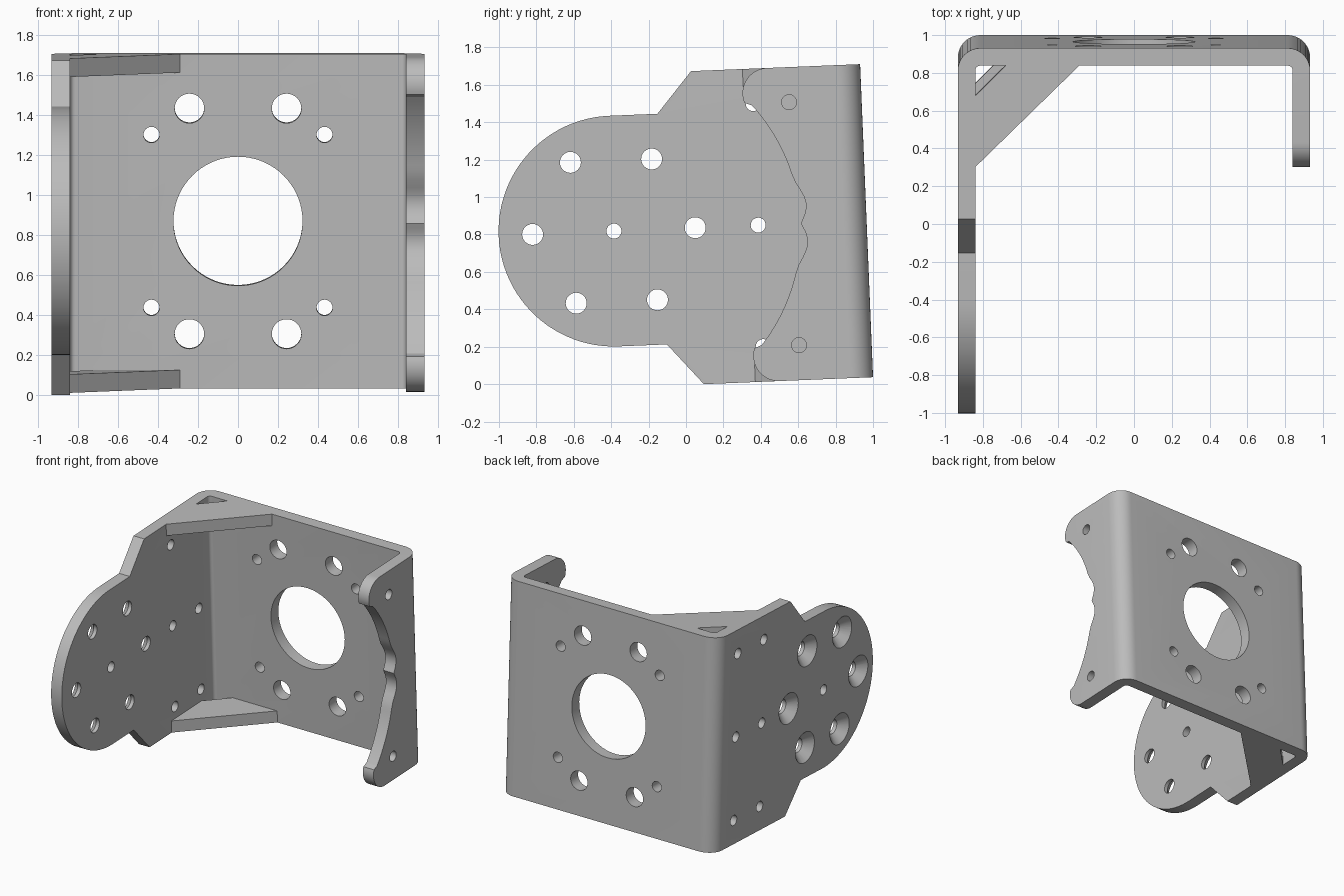
import bpy, bmesh
from math import cos, sin, pi, radians
from mathutils import Matrix

if "Cube" in bpy.data.objects:
    bpy.data.objects.remove(bpy.data.objects["Cube"])

metal = bpy.data.materials.new("grey_metal")
metal.use_nodes = True
GREY = (0.5, 0.5, 0.5, 1)
metal.diffuse_color = GREY
metal.node_tree.nodes["Principled BSDF"].inputs["Base Color"].default_value = GREY

# Bracket dimensions: back face at y = 0, bottom at z = 0, then tilted
W, T, H = 0.933, 0.093, 1.675
MID = H / 2
DISC_Y, DISC_R = -1.352, 0.617
TILT = radians(2.36)


def make_object(name, bm):
    bmesh.ops.recalc_face_normals(bm, faces=bm.faces)
    mesh = bpy.data.meshes.new(name)
    bm.to_mesh(mesh)
    bm.free()
    mesh.materials.append(metal)
    obj = bpy.data.objects.new(name, mesh)
    bpy.context.collection.objects.link(obj)
    return obj


def prism(name, points, axis, lo, hi):
    """Extrude a flat outline along x (outline in y, z) or z (outline in x, y)."""
    place = (lambda p, t: (t, *p)) if axis == "x" else (lambda p, t: (*p, t))
    bm = bmesh.new()
    ends = [[bm.verts.new(place(p, t)) for p in points] for t in (lo, hi)]
    for end in ends:
        bm.faces.new(end)
    n = len(points)
    for i in range(n):
        j = (i + 1) % n
        bm.faces.new((ends[0][i], ends[0][j], ends[1][j], ends[1][i]))
    return make_object(name, bm)


def arc(cx, cy, r, start, end, steps):
    angles = [radians(start + (end - start) * i / steps) for i in range(steps + 1)]
    return [(cx + r * cos(a), cy + r * sin(a)) for a in angles]


def add_cone(bm, centre, axis, r1, r2, depth, segments=32):
    turn = Matrix.Rotation(pi / 2, 4, "Y" if axis == "x" else "X")
    bmesh.ops.create_cone(bm, cap_ends=True, segments=segments, radius1=r1, radius2=r2,
                          depth=depth, matrix=Matrix.Translation(centre) @ turn)


def cut(target, cutter, operation="DIFFERENCE"):
    cutter.hide_render = True
    mod = target.modifiers.new("cut", "BOOLEAN")
    mod.object, mod.operation, mod.solver = cutter, operation, "EXACT"
    bpy.context.view_layer.objects.active = target
    bpy.ops.object.modifier_apply(modifier=mod.name)
    bpy.data.objects.remove(cutter)


# Folded sheet: U profile with rounded bends
RO, RI = 0.12, 0.025
profile = [(-W, -2.1)]
profile += arc(-W + RO, -RO, RO, 180, 90, 10)
profile += arc(W - RO, -RO, RO, 90, 0, 10)
profile += [(W, -0.75), (W - T, -0.75)]
profile += arc(W - T - RI, -T - RI, RI, 0, 90, 5)
profile += arc(-W + T + RI, -T - RI, RI, 90, 180, 5)
profile += [(-W + T, -2.1)]
bracket = prism("folded_bracket", profile, "z", 0, H)

# Long side: shoulders running into a round end
SHOULDER = MID - DISC_R
side = [(0.1, -0.1), (-0.905, -0.1), (-0.905, 0), (-1.094, SHOULDER)]
side += arc(DISC_Y, MID, DISC_R, 270, 90, 48)
side += [(-1.094, H - SHOULDER), (-0.905, H), (-0.905, H + 0.1), (0.1, H + 0.1)]
cut(bracket, prism("side_trim", side, "x", -1.2, 1.2), "INTERSECT")

# Short side: rounded horns, a large concave arc and two small scallops
upper = [(-0.5, MID + 0.1)]
upper += arc(-0.5, 0.7025, 0.135, 90, 200, 14)
upper += arc(DISC_Y, 0, 0.998, 40, 15.5, 14)
upper += [(-0.372, 0.22), (-0.347, 0.178), (-0.328, 0.14), (-0.321, 0.11),
          (-0.321, 0.08), (-0.328, 0.05), (-0.34, 0.024)]
lower = [(y, -z) for y, z in reversed(upper)]
bite = upper + [(-0.351, 0)] + lower + [(-0.9, -MID - 0.1), (-0.9, MID + 0.1)]
bite = [(y, z + MID) for y, z in bite]
cut(bracket, prism("bite_trim", bite, "x", 0.6, 1.2))

# Through holes
SMALL, BOLT, LARGE = 0.04, 0.056, 0.074
holes = bmesh.new()
add_cone(holes, (0, 0, MID), "y", 0.323, 0.323, 0.5, 72)
for sx in (-1, 1):
    for sz in (-1, 1):
        add_cone(holes, (sx * 0.243, 0, MID + sz * 0.565), "y", LARGE, LARGE, 0.5)
        add_cone(holes, (sx * 0.433, 0, MID + sz * 0.433), "y", SMALL, SMALL, 0.5)
for dz in (-0.65, 0, 0.65):
    for y in (-0.58, -0.255):
        add_cone(holes, (-W, y, MID + dz), "x", SMALL, SMALL, 0.5)
    if dz:
        add_cone(holes, (W, -0.388, MID + dz), "x", SMALL, SMALL, 0.5)
add_cone(holes, (-W, DISC_Y, MID), "x", SMALL, SMALL, 0.5)

# Six bolt holes around the disc, countersunk on the outside
sinks = bmesh.new()
for i in range(6):
    a = i * pi / 3
    spot = (DISC_Y + 0.435 * cos(a), MID + 0.435 * sin(a))
    add_cone(holes, (-W, *spot), "x", BOLT, BOLT, 0.5)
    add_cone(sinks, (-W + 0.025, *spot), "x", 0.145, 0.045, 0.1)
cut(bracket, make_object("hole_cutter", holes))
cut(bracket, make_object("countersink_cutter", sinks))

# Corner gussets, open at the fold
gusset = [(-W + T, -0.63), (-0.29, -T), (-0.68, -T), (-W + T, -0.252)]
parts = [bracket,
         prism("top_gusset", gusset, "z", H - T, H),
         prism("bottom_gusset", gusset, "z", 0, T)]

# Tilt into place and shade
bpy.ops.object.select_all(action="DESELECT")
for obj in parts:
    obj.location = (0, 1.0, 0.037)
    obj.rotation_euler = (TILT, 0, 0)
    obj.select_set(True)
bpy.context.view_layer.objects.active = bracket
bpy.ops.object.shade_smooth_by_angle(angle=radians(25))
